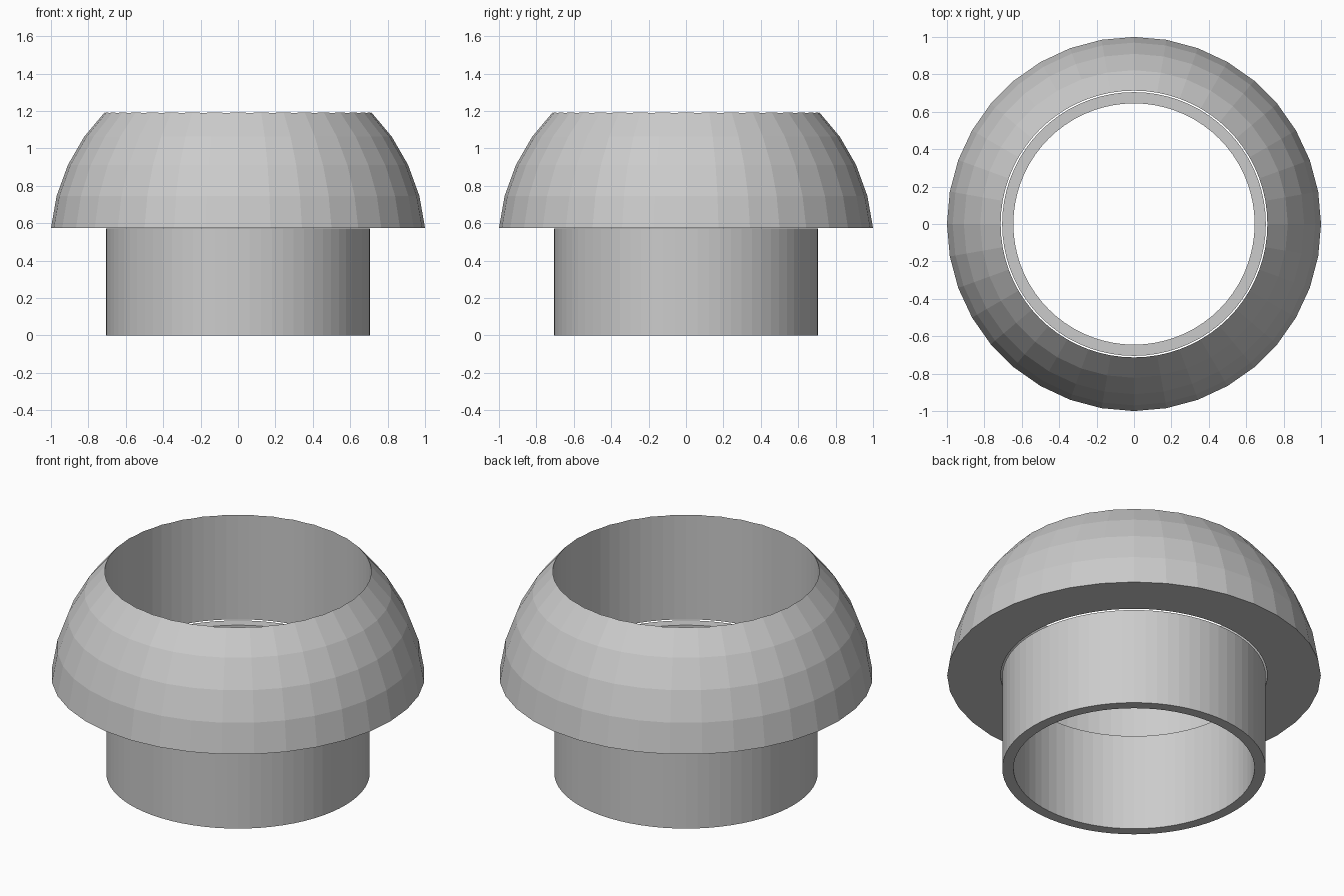
import bpy, bmesh
from math import sin, cos, pi, radians

if "Cube" in bpy.data.objects:
    bpy.data.objects.remove(bpy.data.objects["Cube"])

def lathe(name, profile, sides):
    """Revolve a closed (radius, z) profile around the z axis."""
    bm = bmesh.new()
    rings = [[bm.verts.new((r * cos(2 * pi * i / sides), r * sin(2 * pi * i / sides), z))
              for r, z in profile] for i in range(sides)]
    n = len(profile)
    for i in range(sides):
        a, b = rings[i], rings[(i + 1) % sides]
        for j in range(n):
            k = (j + 1) % n
            bm.faces.new((a[j], b[j], b[k], a[k]))
    bmesh.ops.recalc_face_normals(bm, faces=bm.faces)
    mesh = bpy.data.meshes.new(name)
    bm.to_mesh(mesh)
    bm.free()
    ob = bpy.data.objects.new(name, mesh)
    bpy.context.collection.objects.link(ob)
    return ob

BASE, CENTRE, R = 0.575, 0.487, 1 / cos(radians(5))

# Tube below the dome
lathe("neck_tube", [(0.645, 0), (0.705, 0), (0.705, 0.572), (0.645, 0.572)], 72)

# Faceted dome, cut flat underneath
arc = [(R * cos(radians(a)), CENTRE + R * sin(radians(a))) for a in range(15, 90, 10)]
dome = lathe("dome_collar", [(0.4, BASE), (1.0, BASE)] + arc + [(0.05, 1.4)], 36)

# Round bore through the dome, slightly wider than the tube
bpy.ops.mesh.primitive_cylinder_add(vertices=72, radius=0.713, depth=4)
cutter = bpy.context.object
cutter.name = "bore_cutter"
cutter.hide_render = True
cutter.hide_set(True)
mod = dome.modifiers.new("bore", 'BOOLEAN')
mod.operation = 'DIFFERENCE'
mod.solver = 'EXACT'
mod.object = cutter
